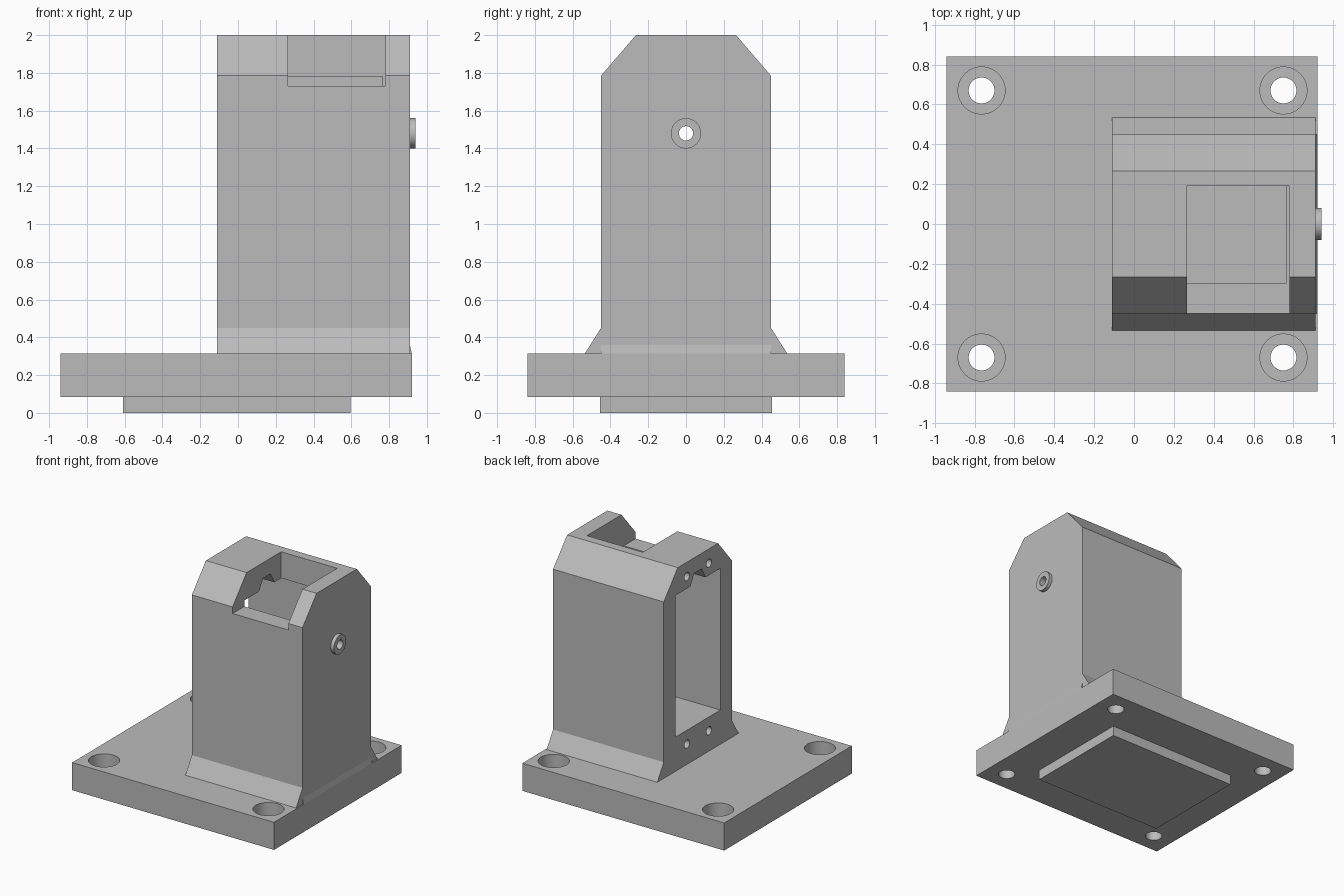
import bpy, bmesh, math
from mathutils import Vector

cube = bpy.data.objects.get("Cube")
if cube:
    bpy.data.objects.remove(cube, do_unlink=True)

grey = bpy.data.materials.new("plain grey")
grey.use_nodes = True
COLOUR = (0.5, 0.5, 0.5, 1)
grey.diffuse_color = COLOUR
grey.node_tree.nodes["Principled BSDF"].inputs["Base Color"].default_value = COLOUR


def prism(name, base, along):
    """Extrude a closed outline of 3D points along a vector."""
    bm = bmesh.new()
    face = bm.faces.new([bm.verts.new(p) for p in base])
    ext = bmesh.ops.extrude_face_region(bm, geom=[face])
    moved = [v for v in ext["geom"] if isinstance(v, bmesh.types.BMVert)]
    bmesh.ops.translate(bm, verts=moved, vec=along)
    bmesh.ops.recalc_face_normals(bm, faces=bm.faces)
    mesh = bpy.data.meshes.new(name)
    bm.to_mesh(mesh)
    bm.free()
    mesh.materials.append(grey)
    obj = bpy.data.objects.new(name, mesh)
    bpy.context.collection.objects.link(obj)
    return obj


def box(name, x0, x1, y0, y1, z0, z1):
    return prism(name, [(x0, y0, z0), (x1, y0, z0), (x1, y1, z0), (x0, y1, z0)],
                 (0, 0, z1 - z0))


def profile_x(name, outline, x0, x1):
    """Prism along x from a (y, z) outline."""
    return prism(name, [(x0, y, z) for y, z in outline], (x1 - x0, 0, 0))


def rod(name, start, radius, length, axis, sides=40):
    """Cylinder from a start point along x or z."""
    ring = []
    for i in range(sides):
        a = math.tau * i / sides
        u, v = radius * math.cos(a), radius * math.sin(a)
        ring.append(Vector(start) + Vector((0, u, v) if axis == "x" else (u, v, 0)))
    return prism(name, ring, (length, 0, 0) if axis == "x" else (0, 0, length))


def cut(obj, cutters):
    """Subtract each cutter, then discard it."""
    for cutter in cutters:
        cutter.hide_render = True
        mod = obj.modifiers.new("cut", "BOOLEAN")
        mod.operation, mod.solver, mod.object = "DIFFERENCE", "EXACT", cutter
        bpy.context.view_layer.objects.active = obj
        bpy.ops.object.modifier_apply(modifier=mod.name)
        bpy.data.objects.remove(cutter, do_unlink=True)


def mirrored(half):
    """Complete a right-hand (y, z) outline across y = 0."""
    return half + [(-y, z) for y, z in reversed(half)]


PLATE_TOP = 0.315
LEFT, RIGHT = -0.11, 0.91

# Base plate with counterbored corner holes
plate = box("base_plate", -0.94, 0.92, -0.84, 0.84, 0.085, PLATE_TOP)
for x in (-0.765, 0.75):
    for y in (-0.67, 0.67):
        cut(plate, [rod("bolt_hole", (x, y, 0), 0.065, 0.5, "z"),
                    rod("counterbore", (x, y, 0.19), 0.118, 0.3, "z")])

# Locating boss under the plate
boss = box("locating_boss", -0.61, 0.595, -0.455, 0.455, 0, 0.085)

# Column with chamfered top and flared foot
column = profile_x("column", mirrored([(0.535, PLATE_TOP), (0.45, 0.45),
                                       (0.45, 1.785), (0.265, 2)]), LEFT, RIGHT)
cavity = box("cavity", -0.3, 0.765, -0.295, 0.295, 0.6, 1.78)
top_notch = box("top_notch", 0.265, 0.78, -0.7, 0.19, 1.73, 2.2)
cable_slot = profile_x("cable_slot", mirrored([(0.1, 1.7), (0.1, 1.78), (0.05, 1.87)]),
                       -0.3, 0.4)
pin_bore = rod("pin_bore", (0.6, 0, 1.48), 0.038, 0.5, "x")
cut(column, [cavity, top_notch, cable_slot, pin_bore])

# Screw holes in the open side
for y in (-0.145, 0.145):
    for z in (0.485, 1.88):
        cut(column, [rod("screw_hole", (LEFT - 0.1, y, z), 0.034, 0.32, "x", 24)])

# Thin weld fillet along the closed side
fillet = prism("side_fillet", [(RIGHT, -0.45, PLATE_TOP), (0.92, -0.45, PLATE_TOP),
                               (RIGHT, -0.45, 0.36)], (0, 0.9, 0))

# Bushing ring around the pin bore
bushing = rod("bushing", (RIGHT, 0, 1.48), 0.08, 0.03, "x")
cut(bushing, [rod("bushing_bore", (0.8, 0, 1.48), 0.038, 0.3, "x")])

# Smooth round walls, keep edges sharp
bpy.ops.object.select_all(action="DESELECT")
for obj in (plate, column, bushing):
    obj.select_set(True)
bpy.context.view_layer.objects.active = column
bpy.ops.object.shade_smooth_by_angle(angle=math.radians(25))
